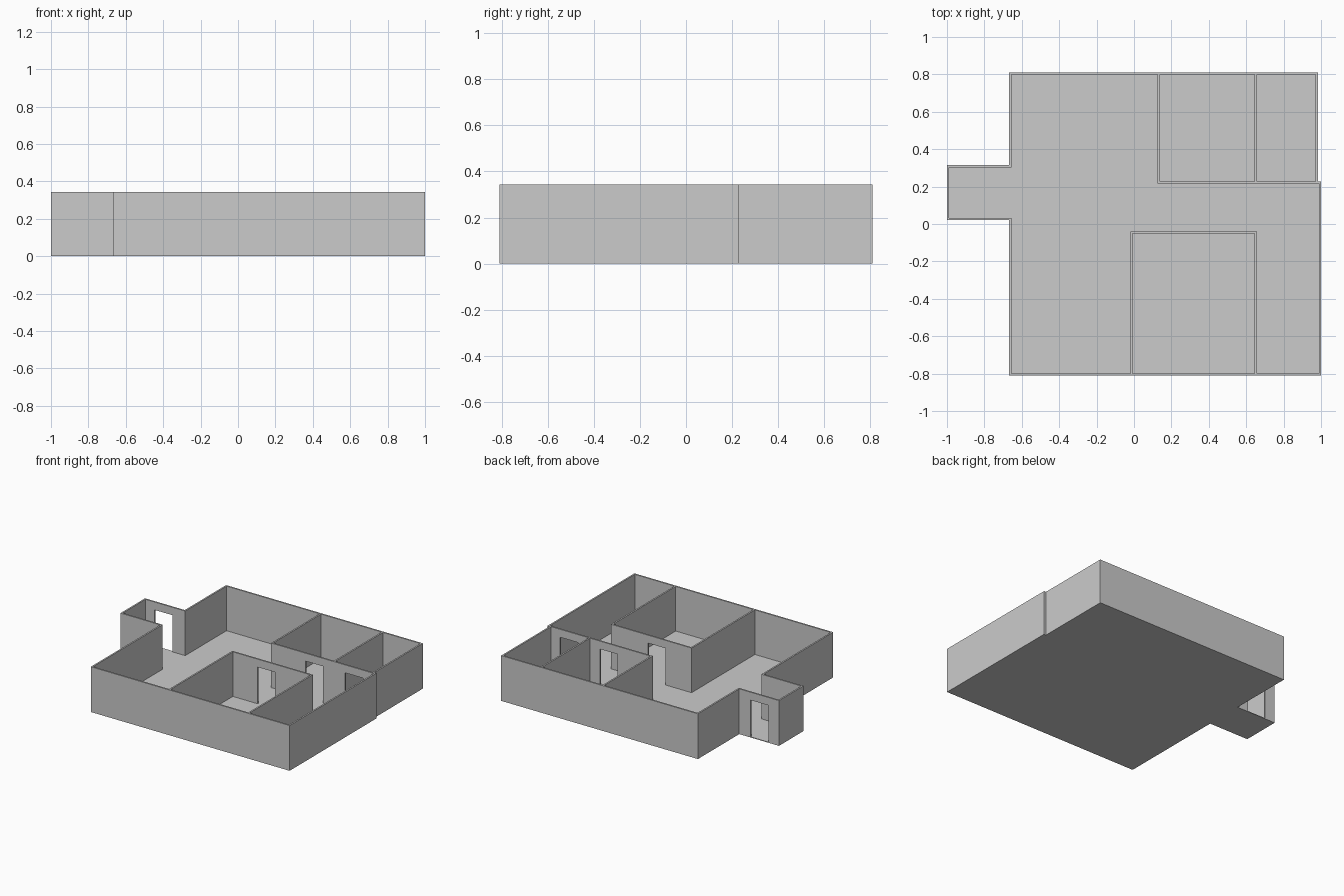
import bpy
import bmesh
from mathutils import Vector

if "Cube" in bpy.data.objects:
    bpy.data.objects.remove(bpy.data.objects["Cube"])

T = 0.012        # wall thickness
FLOOR = 0.005    # slab thickness
TOP = 0.343      # top of walls
DOOR_TOP = 0.283


def extrude_profile(name, points, offset):
    """Make a solid by extruding a closed outline along an offset."""
    bm = bmesh.new()
    face = bm.faces.new([bm.verts.new(p) for p in points])
    new = bmesh.ops.extrude_face_region(bm, geom=[face])["geom"]
    bmesh.ops.translate(bm, vec=Vector(offset),
                        verts=[v for v in new if isinstance(v, bmesh.types.BMVert)])
    bmesh.ops.recalc_face_normals(bm, faces=bm.faces)
    mesh = bpy.data.meshes.new(name)
    bm.to_mesh(mesh)
    bm.free()
    obj = bpy.data.objects.new(name, mesh)
    bpy.context.collection.objects.link(obj)


def wall_x(name, x0, x1, y, doors=()):
    """Wall along x, from y to y + T; doors are (left, right) spans."""
    outline = [(x0, FLOOR)]
    for a, b in doors:
        outline += [(a, FLOOR), (a, DOOR_TOP), (b, DOOR_TOP), (b, FLOOR)]
    outline += [(x1, FLOOR), (x1, TOP), (x0, TOP)]
    extrude_profile(name, [(x, y, z) for x, z in outline], (0, T, 0))


def wall_y(name, y0, y1, x):
    """Wall along y, from x to x + T."""
    outline = [(y0, FLOOR), (y1, FLOOR), (y1, TOP), (y0, TOP)]
    extrude_profile(name, [(x, y, z) for y, z in outline], (T, 0, 0))


# Floor slab following the outer footprint
footprint = [(-0.667, -0.81), (1, -0.81), (1, 0.228), (0.983, 0.228),
             (0.983, 0.81), (-0.667, 0.81), (-0.667, 0.315), (-1, 0.315),
             (-1, 0.021), (-0.667, 0.021)]
extrude_profile("floor", [(x, y, 0) for x, y in footprint], (0, 0, FLOOR))

# Outer walls
S, N = -0.81 + T, 0.81 - T   # inner faces of the front and back walls
wall_x("front_wall", -0.667, 1, -0.81)
wall_x("back_wall", -0.667, 0.983, N)
wall_y("left_wall_front", S, 0.021, -0.667)
wall_y("left_wall_back", 0.315, N, -0.667)
wall_y("right_wall_front", S, 0.228 - T, 1 - T)
wall_y("right_wall_back", 0.228, N, 0.983 - T)

# Entrance porch
wall_x("porch_front_wall", -1, -0.667 + T, 0.021)
wall_x("porch_door_wall", -1, -0.667 + T, 0.315 - T, [(-0.914, -0.762)])
wall_y("porch_end_wall", 0.021 + T, 0.315 - T, -1)

# Two back rooms opening on the corridor
wall_x("corridor_wall", 0.126, 1, 0.228 - T, [(0.415, 0.56), (0.745, 0.895)])
wall_y("back_room_left_wall", 0.228, N, 0.126)
wall_y("back_room_divider", 0.228, N, 0.645)

# Front room
wall_x("front_room_door_wall", -0.019, 0.645 + T, -0.04 - T, [(0.2, 0.347)])
wall_y("front_room_left_wall", S, -0.04 - T, -0.019)
wall_y("front_room_right_wall", S, -0.04 - T, 0.645)
